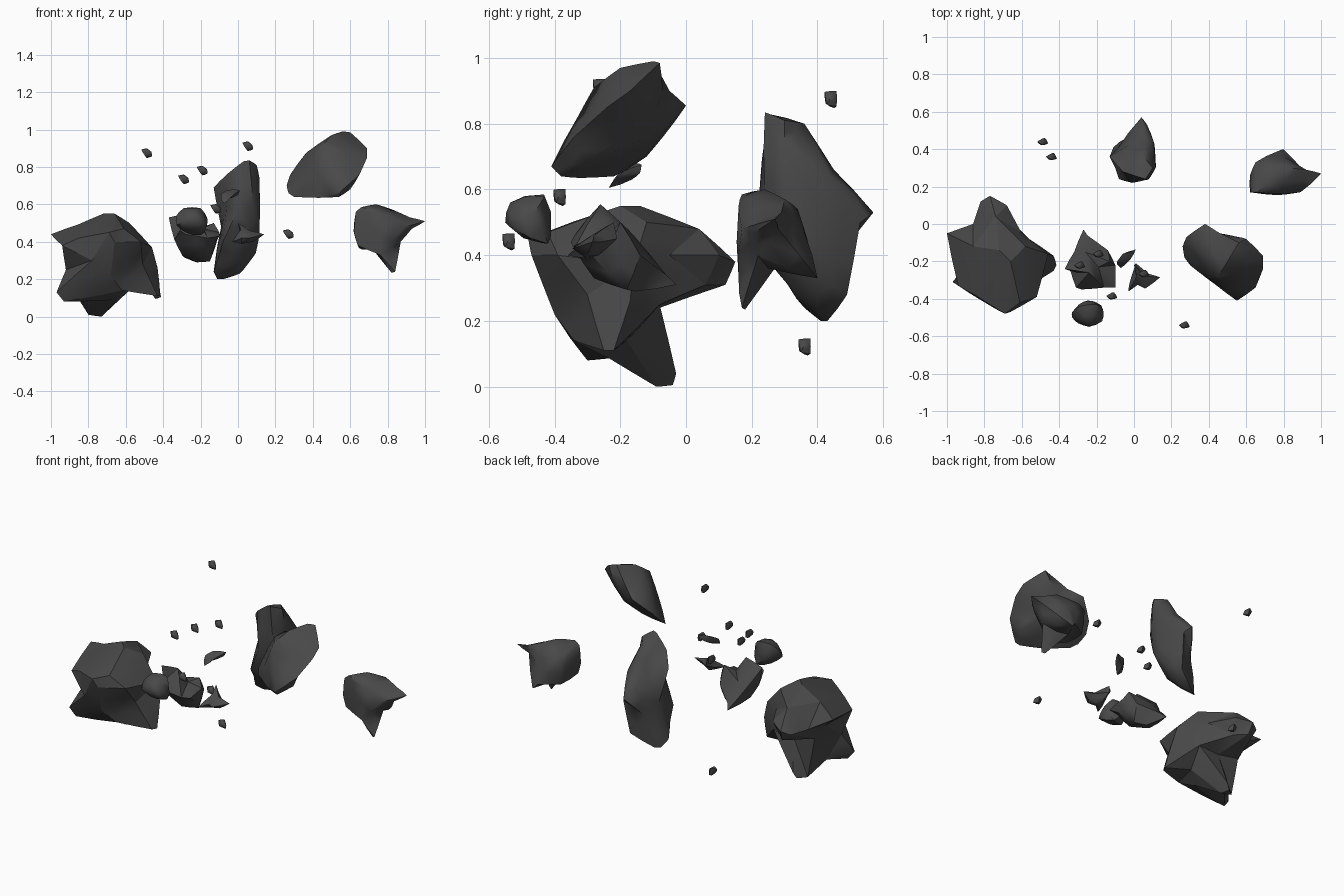
import bpy, bmesh, math
from mathutils import Vector

stone = bpy.data.materials.new("dark grey stone")
stone.diffuse_color = (0.066, 0.066, 0.066, 1)


def rock(name, centre, pts, smooth=0.1, angle=55):
    """Star-shaped boulder: skin the corner directions on a sphere, then push them out."""
    c = Vector(centre)
    bm = bmesh.new()
    target = {}
    for p in pts:
        p = Vector(p)
        v = bm.verts.new((p - c).normalized())
        target[v] = p
    bmesh.ops.convex_hull(bm, input=bm.verts[:])
    for v in bm.verts:
        if v in target:
            v.co = target[v]
    bmesh.ops.delete(bm, geom=[v for v in bm.verts if not v.link_faces], context='VERTS')
    bmesh.ops.recalc_face_normals(bm, faces=bm.faces[:])
    bm.normal_update()
    if smooth:
        bmesh.ops.subdivide_edges(bm, edges=bm.edges[:], cuts=1, smooth=smooth, use_grid_fill=True)
    bmesh.ops.triangulate(bm, faces=bm.faces[:])
    me = bpy.data.meshes.new(name)
    bm.to_mesh(me)
    bm.free()
    me.materials.append(stone)
    ob = bpy.data.objects.new(name, me)
    bpy.context.collection.objects.link(ob)
    bpy.ops.object.select_all(action='DESELECT')
    ob.select_set(True)
    bpy.context.view_layer.objects.active = ob
    bpy.ops.object.shade_smooth_by_angle(angle=math.radians(angle))
    return ob


# big jagged boulder on the left
rock("large_boulder", (-.70, -.17, .30), [
    (-.66, -.20, .55), (-.72, -.14, .55), (-.58, -.12, .50), (-.86, -.12, .49),
    (-.77, .15, .38), (-.68, .10, .40), (-.82, .12, .36), (-.76, .12, .31),
    (-.74, .04, .48), (-.70, .06, .31), (-1, -.05, .44), (-.91, -.10, .36),
    (-.86, 0, .36), (-.46, -.16, .37), (-.43, -.17, .26), (-.415, -.22, .11),
    (-.43, -.25, .11), (-.60, -.05, .40), (-.56, -.08, .25), (-.69, -.48, .45),
    (-.66, -.47, .40), (-.52, -.39, .40), (-.51, -.30, .28), (-.85, -.38, .42),
    (-.78, -.43, .30), (-.68, -.40, .22), (-.97, -.31, .13), (-.93, -.30, .08),
    (-.92, -.25, .25), (-.75, -.04, .005), (-.80, -.08, .01), (-.73, -.09, .0),
    (-.85, -.20, .09), (-.65, -.24, .09), (-.70, -.08, .24), (-.58, -.18, .14),
    (-.61, -.42, .47), (-.94, -.33, .38), (-.85, -.08, .27),
    (-.62, -.34, .14), (-.73, -.03, .04)], 0.04, 24)

# tall slab at the back
rock("tall_slab", (.03, .35, .50), [
    (.03, .25, .83), (.06, .24, .835), (.10, .30, .81), (.05, .36, .80),
    (.115, .30, .74), (-.13, .36, .69), (-.06, .28, .76), (-.06, .30, .60),
    (.08, .24, .60), (-.01, .22, .55), (-.08, .24, .40), (.105, .44, .64),
    (.05, .45, .66), (.04, .57, .53), (.07, .53, .50), (.11, .42, .50),
    (.115, .31, .44), (.095, .40, .34), (.05, .49, .28), (-.08, .43, .20),
    (-.11, .41, .20), (-.13, .36, .24), (-.10, .30, .33), (-.09, .40, .48),
    (-.04, .46, .40), (.02, .32, .30), (-.03, .42, .62), (.01, .40, .23)], 0.08)

# three-spiked shell on the far right
rock("spiked_shell", (.74, .25, .48), [
    (.63, .17, .56), (.66, .17, .585), (.74, .24, .60), (.83, .30, .57),
    (.78, .16, .55), (.89, .17, .48), (1, .27, .51), (.93, .21, .47),
    (.91, .28, .48), (.92, .29, .53), (.87, .22, .40), (.84, .17, .24),
    (.82, .18, .235), (.76, .16, .33), (.64, .17, .38), (.62, .17, .45),
    (.62, .26, .46), (.65, .33, .52), (.66, .32, .36), (.77, .39, .36),
    (.80, .40, .33), (.80, .36, .47), (.70, .34, .54), (.79, .25, .36),
    (.72, .27, .36)])

# tilted slab floating upper right
rock("tilted_slab", (.48, -.20, .80), [
    (.56, -.10, .99), (.60, -.08, .985), (.50, -.20, .97), (.69, -.17, .90),
    (.69, -.24, .85), (.65, -.34, .76), (.55, -.41, .67), (.54, -.38, .64),
    (.60, -.30, .68), (.43, -.32, .635), (.30, -.22, .64), (.27, -.18, .66),
    (.26, -.12, .70), (.28, -.07, .76), (.38, 0, .855), (.36, -.05, .87),
    (.37, -.16, .88), (.46, -.05, .90), (.56, -.07, .90), (.48, -.33, .82),
    (.38, -.28, .74), (.45, -.28, .91), (.52, -.12, .76), (.40, -.13, .71),
    (.60, -.22, .76)], 0.06)

# jagged middle rock
rock("middle_rock", (-.23, -.22, .40), [
    (-.27, -.03, .31), (-.25, -.06, .34), (-.14, -.14, .40), (-.10, -.22, .45),
    (-.10, -.34, .43), (-.12, -.29, .40), (-.16, -.34, .42), (-.28, -.35, .44),
    (-.31, -.34, .46), (-.37, -.24, .53), (-.32, -.15, .42), (-.34, -.25, .41),
    (-.30, -.26, .48), (-.24, -.26, .555), (-.19, -.23, .47), (-.26, -.15, .45),
    (-.15, -.18, .295), (-.22, -.15, .29), (-.30, -.22, .33), (-.20, -.28, .33),
    (-.13, -.20, .50)], 0.06, 40)

# rounded stone in front of it
rock("round_stone", (-.25, -.485, .51), [
    (-.33, -.47, .54), (-.29, -.44, .58), (-.20, -.43, .58), (-.165, -.46, .53),
    (-.17, -.52, .48), (-.24, -.55, .50), (-.30, -.53, .50), (-.23, -.535, .56),
    (-.33, -.50, .49), (-.20, -.42, .435), (-.25, -.41, .48), (-.28, -.46, .45)], 0.25)

# thin pointed shard and small curved chip
rock("pointed_shard", (.035, -.295, .43), [
    (.01, -.21, .45), (0, -.22, .50), (.015, -.28, .465), (.14, -.285, .44),
    (.075, -.265, .44), (.06, -.345, .42), (-.03, -.36, .40), (-.025, -.32, .41),
    (.02, -.30, .39), (.08, -.30, .40), (.025, -.265, .40), (.06, -.28, .46),
    (.02, -.325, .42)], 0.05)
rock("curved_chip", (-.045, -.185, .648), [
    (-.09, -.20, .655), (-.09, -.215, .62), (-.07, -.235, .605), (-.04, -.21, .635),
    (0, -.14, .65), (.01, -.135, .675), (-.02, -.15, .68), (-.06, -.16, .675),
    (-.05, -.165, .63), (-.02, -.19, .655)], 0.1)

# scattered identical pebbles
pebble = [(-.03, 0, .02), (0, -.018, .024), (0, .018, .026), (.024, 0, .008), (.028, -.01, -.015),
          (0, .01, -.025), (-.014, -.016, -.008), (.012, .018, -.02)]
spots = [(-.487, .44, .873), (-.44, .36, .12), (-.118, -.385, .575), (.27, -.54, .44),
         (-.29, -.22, .733), (-.19, -.16, .78), (.053, -.265, .91)]
for i, s in enumerate(spots):
    rock(f"pebble_{i + 1}", s, [Vector(s) + Vector(p) for p in pebble], 0.1)
